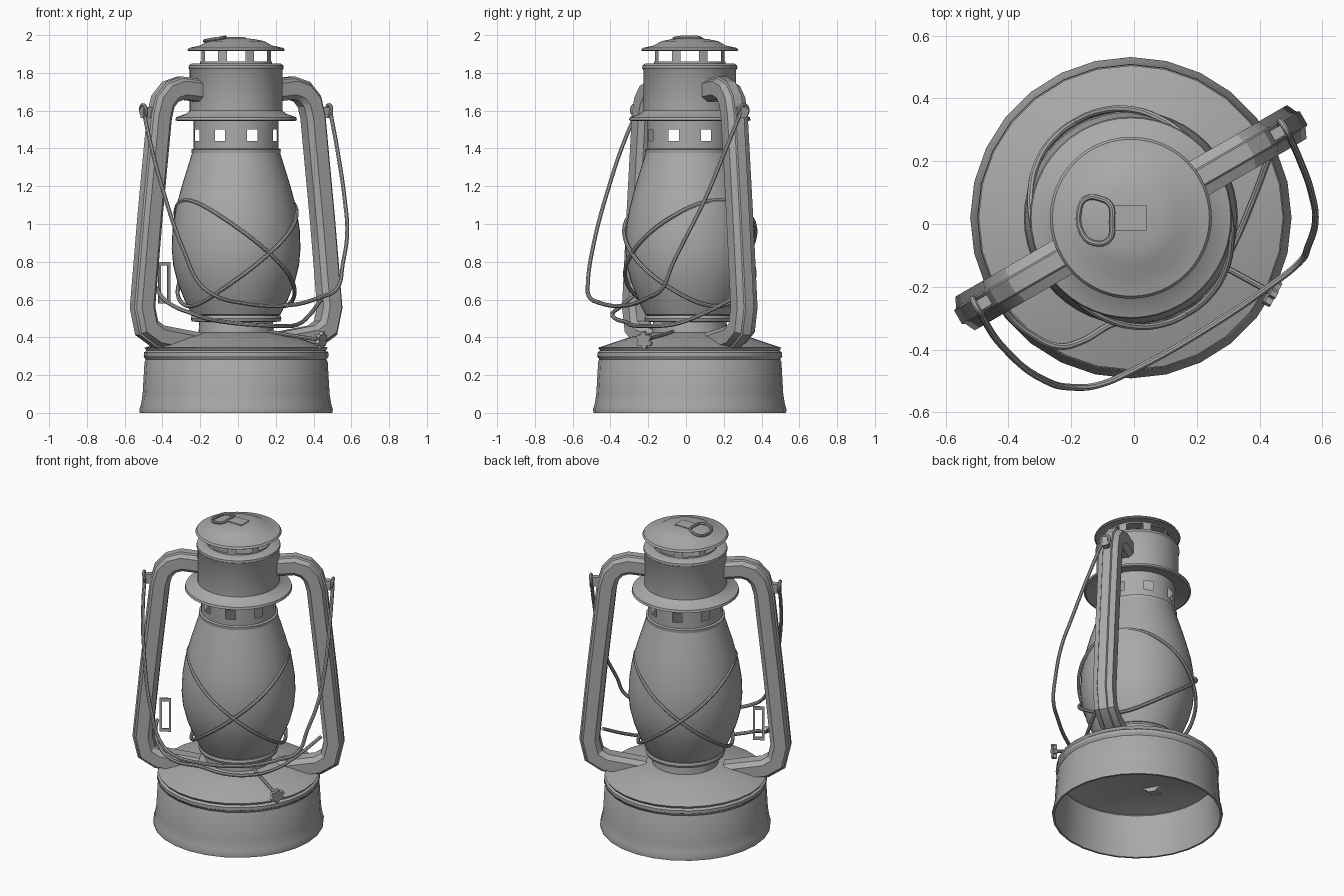
import bpy, bmesh, math
from mathutils import Vector, Matrix

if "Cube" in bpy.data.objects:
    bpy.data.objects.remove(bpy.data.objects["Cube"])

CENTRE = Vector((-0.01, 0.02, 0))
TURN = math.radians(30)          # direction of the side tubes
SPIN = Matrix.Translation(CENTRE) @ Matrix.Rotation(TURN, 4, 'Z')

grey = bpy.data.materials.new("grey_metal")
grey.use_nodes = True
grey.diffuse_color = (0.4, 0.4, 0.4, 1)
grey.node_tree.nodes["Principled BSDF"].inputs["Base Color"].default_value = (0.4, 0.4, 0.4, 1)


def finish(ob, angle=35):
    if not ob.data.materials:
        ob.data.materials.append(grey)
    bpy.ops.object.select_all(action='DESELECT')
    ob.select_set(True)
    bpy.context.view_layer.objects.active = ob
    if ob.type == 'CURVE':
        bpy.ops.object.convert(target='MESH')
    bpy.ops.object.shade_smooth_by_angle(angle=math.radians(angle))
    return ob


def from_bmesh(name, bm, matrix=None, angle=35, recalc=True):
    if recalc:
        bmesh.ops.recalc_face_normals(bm, faces=bm.faces)
    me = bpy.data.meshes.new(name)
    bm.to_mesh(me)
    bm.free()
    ob = bpy.data.objects.new(name, me)
    bpy.context.collection.objects.link(ob)
    ob.matrix_world = matrix or Matrix.Translation(CENTRE)
    return finish(ob, angle)


def lathe(name, profile, sides=48, skip=None, angle=35):
    """Turn (radius, height) points; skip(column, row) leaves an opening."""
    bm = bmesh.new()
    rings = []
    for r, z in profile:
        if r == 0:
            rings.append([bm.verts.new((0, 0, z))] * sides)
        else:
            rings.append([bm.verts.new((r * math.cos(a), r * math.sin(a), z))
                          for a in (2 * math.pi * i / sides for i in range(sides))])
    for row, (low, high) in enumerate(zip(rings, rings[1:])):
        for i in range(sides):
            if skip and skip(i, row):
                continue
            j = (i + 1) % sides
            corners = list(dict.fromkeys((low[i], low[j], high[j], high[i])))
            bm.faces.new(corners)
    return from_bmesh(name, bm, angle=angle)


def wire(name, points, radius=0.011, closed=False):
    cu = bpy.data.curves.new(name, 'CURVE')
    cu.dimensions = '3D'
    cu.bevel_depth, cu.bevel_resolution, cu.resolution_u = radius, 2, 6
    cu.use_fill_caps = True
    sp = cu.splines.new('BEZIER')
    sp.bezier_points.add(len(points) - 1)
    for bp, p in zip(sp.bezier_points, points):
        bp.co = p
        bp.handle_left_type = bp.handle_right_type = 'AUTO'
    sp.use_cyclic_u = closed
    ob = bpy.data.objects.new(name, cu)
    bpy.context.collection.objects.link(ob)
    return finish(ob)


def box(name, size, matrix):
    bm = bmesh.new()
    bmesh.ops.create_cube(bm, size=1)
    bmesh.ops.scale(bm, vec=size, verts=bm.verts)
    return from_bmesh(name, bm, matrix)


def sweep(name, path, section, matrix):
    """Carry a (normal, sideways) section along an (x, z) path with mitred corners."""
    bm = bmesh.new()
    pts = [Vector(p) for p in path]
    rings = []
    for k, p in enumerate(pts):
        a = (p - pts[k - 1]).normalized() if k else (pts[1] - p).normalized()
        b = (pts[k + 1] - p).normalized() if k < len(pts) - 1 else a
        t = (a + b).normalized()
        n = Vector((t.y, -t.x)) / max(0.6, t.dot(a))
        rings.append([bm.verts.new((p.x + n.x * u, w, p.y + n.y * u)) for u, w in section])
    m = len(section)
    for low, high in zip(rings, rings[1:]):
        for i in range(m):
            bm.faces.new((low[i], low[(i + 1) % m], high[(i + 1) % m], high[i]))
    bm.faces.new(rings[0])
    bm.faces.new(rings[-1])
    return from_bmesh(name, bm, matrix, 25)


# Hollow fuel base, open underneath
lathe("fuel_base", [(0.49, 0.3), (0.47, 0.27), (0.48, 0.1), (0.497, 0.0), (0.51, 0.0), (0.512, 0.02),
                    (0.504, 0.045), (0.495, 0.1), (0.485, 0.27), (0.478, 0.285), (0.478, 0.295),
                    (0.488, 0.3), (0.488, 0.32), (0.475, 0.33), (0.485, 0.345), (0.32, 0.4),
                    (0.2, 0.425), (0.0, 0.43)], 28)
lathe("base_inner_roof", [(0.48, 0.28), (0.3, 0.33), (0, 0.34)], 28)

# Burner neck and globe seat
lathe("burner_neck", [(0.2, 0.41), (0.195, 0.48), (0.235, 0.485), (0.24, 0.5), (0.235, 0.515), (0, 0.515)])

# Globe
lathe("globe", [(0.2, 0.505), (0.235, 0.52), (0.27, 0.59), (0.31, 0.69), (0.333, 0.78), (0.341, 0.87),
                (0.337, 0.97), (0.32, 1.08), (0.288, 1.2), (0.254, 1.31), (0.232, 1.38), (0.2, 1.385)])

# Pierced collar above the globe
lathe("pierced_collar", [(0.235, 1.375), (0.237, 1.395), (0.225, 1.4), (0.225, 1.44), (0.225, 1.5), (0.225, 1.57)],
      skip=lambda i, row: row == 3 and i % 6 in (2, 3))

# Chimney with its flange
lathe("chimney", [(0.225, 1.565), (0.31, 1.545), (0.322, 1.55), (0.318, 1.565), (0.262, 1.585), (0.246, 1.6),
                  (0.246, 1.815), (0.252, 1.825), (0.25, 1.84), (0.235, 1.85), (0.19, 1.85)])

# Vent ring and cap
lathe("vent_ring", [(0.19, 1.845), (0.19, 1.86), (0.19, 1.915), (0.19, 1.93)],
      skip=lambda i, row: row == 1 and i % 6 in (0, 1, 4, 5))
lathe("cap", [(0, 1.93), (0.19, 1.925), (0.25, 1.915), (0.258, 1.92), (0.25, 1.932), (0.19, 1.945),
              (0.15, 1.968), (0.1, 1.978), (0.05, 1.984), (0, 1.985)])

# Lift ring and tab on the cap
box("lift_ring_tab", (0.11, 0.08, 0.008), Matrix.Translation((-0.015, 0.02, 1.985)))
wire("lift_ring", [(-0.08, -0.05, 1.985), (-0.13, -0.06, 1.979), (-0.165, -0.03, 1.972), (-0.175, 0.04, 1.97),
                   (-0.155, 0.08, 1.974), (-0.1, 0.078, 1.982), (-0.075, 0.06, 1.988), (-0.07, 0.01, 1.99)],
     0.009, True)

# Side air tubes, with pivot ears for the handle
half = [(0.06, 0.0), (0.06, 0.025), (0.05, 0.03), (0.035, 0.062), (-0.035, 0.062), (-0.06, 0.035)]
section = half + [(u, -w) for u, w in reversed(half[1:])]
path = [(0.24, 0.365), (0.48, 0.405), (0.55, 0.45), (0.575, 0.56), (0.53, 1.03), (0.472, 1.57),
        (0.45, 1.65), (0.405, 1.7), (0.34, 1.72), (0.2, 1.705)]
for side, flip in (("left", 0), ("right", math.pi)):
    place = SPIN @ Matrix.Rotation(flip, 4, 'Z')
    sweep(side + "_air_tube", path, section, place)
    box(side + "_handle_ear", (0.07, 0.035, 0.06), place @ Matrix.Translation((0.54, 0, 1.59)))
    eye = [place @ Vector((0.565 + 0.004 * math.sin(a), 0.028 * math.cos(a), 1.6 + 0.03 * math.sin(a)))
           for a in (k * math.pi / 4 for k in range(8))]
    wire(side + "_handle_eye", eye, 0.01, True)

# Hanging carry handle
wire("carry_handle", [(-0.5, -0.255, 1.6), (-0.475, -0.31, 1.48), (-0.415, -0.395, 1.24), (-0.28, -0.5, 0.84),
                      (-0.2, -0.52, 0.68), (-0.12, -0.515, 0.62), (0, -0.465, 0.585), (0.27, -0.31, 0.57),
                      (0.43, -0.2, 0.61), (0.525, -0.125, 0.66), (0.555, -0.07, 0.79), (0.578, 0.01, 0.95),
                      (0.565, 0.1, 1.13), (0.53, 0.2, 1.37), (0.49, 0.29, 1.59)])

# Two tilted guard hoops crossing over the globe
for name, phase in (("guard_hoop_a", 0), ("guard_hoop_b", math.pi)):
    hoop = []
    for k in range(24):
        a = k * math.pi / 12
        z = 0.845 + 0.28 * math.cos(a - phase)
        r = 0.353 - 0.6 * max(0, z - 0.93) ** 1.5 - 1.1 * max(0, 0.82 - z) ** 2
        hoop.append(SPIN @ Vector((r * math.cos(a), r * math.sin(a), z)))
    wire(name, hoop, closed=True)

# Globe lifting wire with its finger plate
wire("lift_wire", [(-0.43, -0.23, 0.66), (-0.4, -0.29, 0.61), (-0.33, -0.35, 0.56), (-0.24, -0.39, 0.525),
                   (-0.17, -0.375, 0.5), (-0.06, -0.315, 0.48), (0.1, -0.29, 0.465), (0.24, -0.2, 0.46),
                   (0.32, -0.06, 0.47), (0.38, 0.08, 0.52), (0.44, 0.24, 0.6)])
plate = SPIN @ Matrix.Translation((-0.44, 0, 0.69))
for s, end in ((-1, "inner"), (1, "outer")):
    box("finger_plate_" + end + "_bar", (0.014, 0.01, 0.21), plate @ Matrix.Translation((0.028 * s, 0, 0)))
    box("finger_plate_" + end + "_end", (0.07, 0.01, 0.02), plate @ Matrix.Translation((0, 0, 0.1 * s)))

# Wick rod and lobed knob
start, end = Vector((0.13, -0.05, 0.435)), Vector((0.44, -0.22, 0.385))
wire("wick_rod", [start, end], 0.01)
bm = bmesh.new()
rim = [bm.verts.new((r * math.cos(a), r * math.sin(a), -0.011))
       for r, a in ((0.047 if k % 3 else 0.032, k * math.pi / 9) for k in range(18))]
face = bm.faces.new(rim)
top = bmesh.ops.extrude_face_region(bm, geom=[face])["geom"]
bmesh.ops.translate(bm, vec=(0, 0, 0.022), verts=[v for v in top if isinstance(v, bmesh.types.BMVert)])
from_bmesh("wick_knob", bm, Matrix.Translation(end) @ (end - start).to_track_quat('Z', 'Y').to_matrix().to_4x4())
